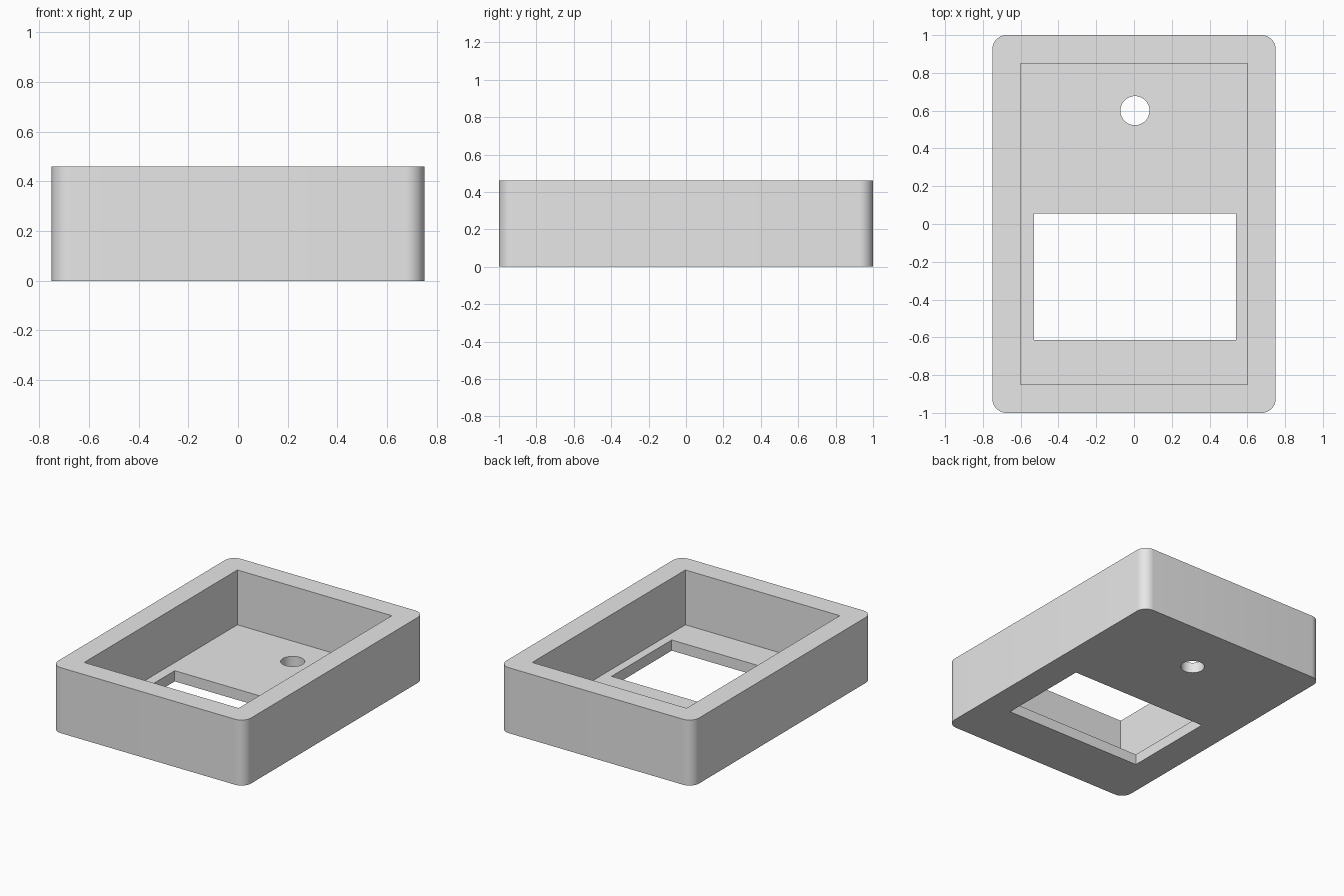
import bpy
import math

if "Cube" in bpy.data.objects:
    bpy.data.objects.remove(bpy.data.objects["Cube"], do_unlink=True)

WIDTH, LENGTH, HEIGHT = 1.5, 2.0, 0.46
CORNER = 0.075   # radius of the vertical edges
WALL = 0.15
FLOOR = 0.075

# Plain grey plastic
grey = bpy.data.materials.new("plain_grey")
grey.use_nodes = True
grey.diffuse_color = (0.8, 0.8, 0.8, 1)
grey.node_tree.nodes["Principled BSDF"].inputs["Base Color"].default_value = (0.8, 0.8, 0.8, 1)


def box(name, x0, x1, y0, y1, z0, z1):
    bpy.ops.mesh.primitive_cube_add(size=1, location=((x0 + x1) / 2, (y0 + y1) / 2, (z0 + z1) / 2))
    ob = bpy.context.object
    ob.name = name
    ob.scale = (x1 - x0, y1 - y0, z1 - z0)
    bpy.ops.object.transform_apply(location=True, rotation=False, scale=True)
    ob.data.materials.append(grey)
    return ob


def cut(body, cutter):
    cutter.hide_render = True
    mod = body.modifiers.new(cutter.name, "BOOLEAN")
    mod.operation = "DIFFERENCE"
    mod.solver = "EXACT"
    mod.object = cutter
    bpy.context.view_layer.objects.active = body
    bpy.ops.object.modifier_apply(modifier=mod.name)
    bpy.data.objects.remove(cutter, do_unlink=True)


# Outer case with rounded vertical edges
case = box("open_case", -WIDTH / 2, WIDTH / 2, -LENGTH / 2, LENGTH / 2, 0, HEIGHT)
weights = case.data.attributes.new("bevel_weight_edge", "FLOAT", "EDGE")
for edge in case.data.edges:
    a, b = (case.data.vertices[i].co for i in edge.vertices)
    weights.data[edge.index].value = 1.0 if abs(a.z - b.z) > HEIGHT / 2 else 0.0
bevel = case.modifiers.new("rounded_corners", "BEVEL")
bevel.limit_method = "WEIGHT"
bevel.width = CORNER
bevel.segments = 12
bpy.ops.object.modifier_apply(modifier=bevel.name)

# Inner cavity, open at the top
inner_x, inner_y = WIDTH / 2 - WALL, LENGTH / 2 - WALL
cut(case, box("cavity", -inner_x, inner_x, -inner_y, inner_y, FLOOR, HEIGHT + 0.2))

# Rectangular window through the floor
cut(case, box("window", -0.53, 0.54, -0.613, 0.055, -0.1, FLOOR + 0.1))

# Round hole through the floor
bpy.ops.mesh.primitive_cylinder_add(vertices=48, radius=0.077, depth=0.4, location=(0.005, 0.6, 0))
hole = bpy.context.object
hole.name = "round_hole"
hole.data.materials.append(grey)
cut(case, hole)

# Smooth the curved walls and keep the edges sharp
bpy.ops.object.select_all(action="DESELECT")
case.select_set(True)
bpy.context.view_layer.objects.active = case
bpy.ops.object.shade_smooth_by_angle(angle=math.radians(30))
